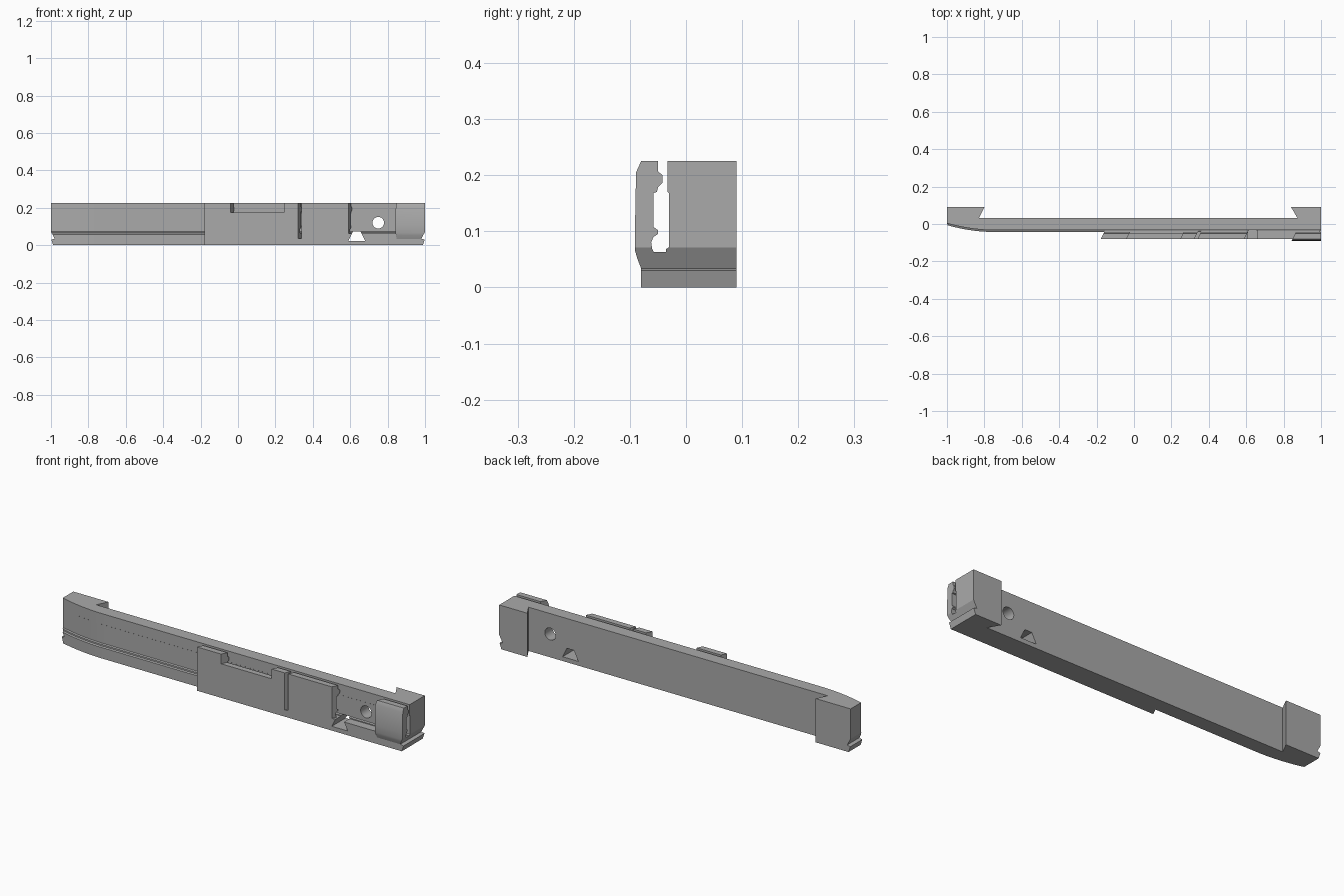
import bpy, bmesh, math

if "Cube" in bpy.data.objects:
    bpy.data.objects.remove(bpy.data.objects["Cube"], do_unlink=True)

grey = bpy.data.materials.new("plain grey")
grey.use_nodes = True
grey.diffuse_color = (0.4, 0.4, 0.4, 1)
grey.node_tree.nodes["Principled BSDF"].inputs["Base Color"].default_value = grey.diffuse_color


def loft(name, profile, stations, place, cutter=False):
    """Sweep a closed outline through stations; place maps (u, v, station) to a point."""
    bm = bmesh.new()
    rings = [[bm.verts.new(place(u, v, s)) for u, v in profile] for s in stations]
    for a, b in zip(rings, rings[1:]):
        for i in range(len(a)):
            j = (i + 1) % len(a)
            bm.faces.new((a[i], a[j], b[j], b[i]))
    bm.faces.new(rings[0])
    bm.faces.new(rings[-1])
    bmesh.ops.recalc_face_normals(bm, faces=bm.faces)
    mesh = bpy.data.meshes.new(name)
    bm.to_mesh(mesh)
    bm.free()
    ob = bpy.data.objects.new(name, mesh)
    bpy.context.collection.objects.link(ob)
    mesh.materials.append(grey)
    ob.hide_render = cutter
    if cutter:
        ob.display_type = 'WIRE'
        ob.hide_set(True)
    return ob


def along_y(u, v, y):
    return (u, y, v)


def along_z(u, v, z):
    return (u, v, z)


def bent_rail(y, z, x):
    # The front of the rail sweeps back towards its right end
    t = max(0, (-0.74 - x) / 0.26)
    return (x, y + (0.037 * t ** 2 if y < 0 else 0), z)


def slanted(y, z, x):
    # Ends lean sideways in plan
    return (x + (y + 0.08) * 0.5, y, z)


# Long rail with a shallow channel in its front
rail_section = [(0.032, 0), (0.032, 0.225), (-0.033, 0.225), (-0.033, 0.17), (-0.03, 0.168),
                (-0.03, 0.072), (-0.036, 0.068), (-0.036, 0.06), (-0.043, 0.056), (-0.043, 0)]
rail = loft("rail", rail_section, [-1 + 0.02 * i for i in range(14)] + [1], bent_rail)

# Dovetailed blocks behind both ends
right_block = loft("right_end_block", [(-1, 0.025), (-1, 0.09), (-0.8, 0.09), (-0.83, 0.03), (-0.83, 0.025)],
                   [0, 0.225], along_z)
left_block = loft("left_end_block", [(1, 0.025), (1, 0.09), (0.84, 0.09), (0.875, 0.03), (0.875, 0.025)],
                  [0, 0.225], along_z)

# Front ledge carrying the plate and clip
ledge = loft("front_ledge", [(-0.03, 0), (-0.03, 0.063), (-0.08, 0.063), (-0.08, 0)],
             [-0.178, 1], lambda y, z, x: slanted(y, z, x) if x < 0 else (x, y, z))

# Shared inner face of the plate and clip, with a retaining bead and a groove
inner = [(-0.05, 0.225), (-0.05, 0.207), (-0.042, 0.2), (-0.042, 0.186), (-0.05, 0.178),
         (-0.052, 0.17), (-0.058, 0.168), (-0.058, 0.108), (-0.05, 0.102), (-0.05, 0.095),
         (-0.058, 0.09), (-0.062, 0.08), (-0.06, 0.068), (-0.055, 0.058)]
plate = loft("front_plate", inner + [(-0.08, 0.058), (-0.08, 0.225)], [-0.178, 0.59], slanted)
clip = loft("end_clip", inner + [(-0.055, 0.034), (-0.08, 0.034), (-0.087, 0.052), (-0.091, 0.066),
                                 (-0.091, 0.1), (-0.089, 0.205), (-0.08, 0.225)],
            [0.848, 1], lambda y, z, x: slanted(y, z, x) if x < 0.9 else (x, y, z))

# Cutters
round_hole = loft("round_hole_cutter",
                  [(0.75 + 0.031 * math.cos(math.tau * i / 32), 0.12 + 0.031 * math.sin(math.tau * i / 32))
                   for i in range(32)], [-0.2, 0.2], along_y, True)
key_hole = loft("key_hole_cutter", [(0.59, 0.022), (0.68, 0.022), (0.655, 0.072), (0.615, 0.072)],
                [-0.2, 0.2], along_y, True)
left_groove = loft("left_groove_cutter", [(1.1, -0.1), (0.988, -0.1), (0.988, 0), (0.998, 0.03), (0.98, 0.034),
                                          (1.0005, 0.072), (1.1, 0.072)], [-0.2, 0.2], along_y, True)
right_groove = loft("right_groove_cutter", [(-1.1, -0.1), (-0.988, -0.1), (-0.988, 0), (-0.998, 0.03),
                                            (-0.98, 0.034), (-1.0005, 0.072), (-1.1, 0.072)],
                    [-0.2, 0.2], along_y, True)
slot = loft("slot_cutter", [(-0.1, 0.035), (-0.1, 0.3), (-0.036, 0.3), (-0.036, 0.035)],
            [0.322, 0.34], slanted, True)
notch = loft("notch_cutter", [(-0.1, 0.175), (-0.1, 0.3), (-0.036, 0.3), (-0.036, 0.175)],
             [-0.04, 0.247], slanted, True)

cuts = {rail: [round_hole, key_hole, left_groove, right_groove],
        ledge: [key_hole, left_groove, slot],
        plate: [slot, notch, key_hole],
        clip: [left_groove],
        left_block: [left_groove],
        right_block: [right_groove]}
for part, cutters in cuts.items():
    bpy.ops.object.select_all(action='DESELECT')
    part.select_set(True)
    bpy.context.view_layer.objects.active = part
    for cutter in cutters:
        mod = part.modifiers.new(cutter.name, 'BOOLEAN')
        mod.object = cutter
        mod.solver = 'EXACT'
        bpy.ops.object.modifier_apply(modifier=mod.name)
    bpy.ops.object.shade_smooth_by_angle(angle=math.radians(25))

for helper in {c for group in cuts.values() for c in group}:
    bpy.data.objects.remove(helper, do_unlink=True)
